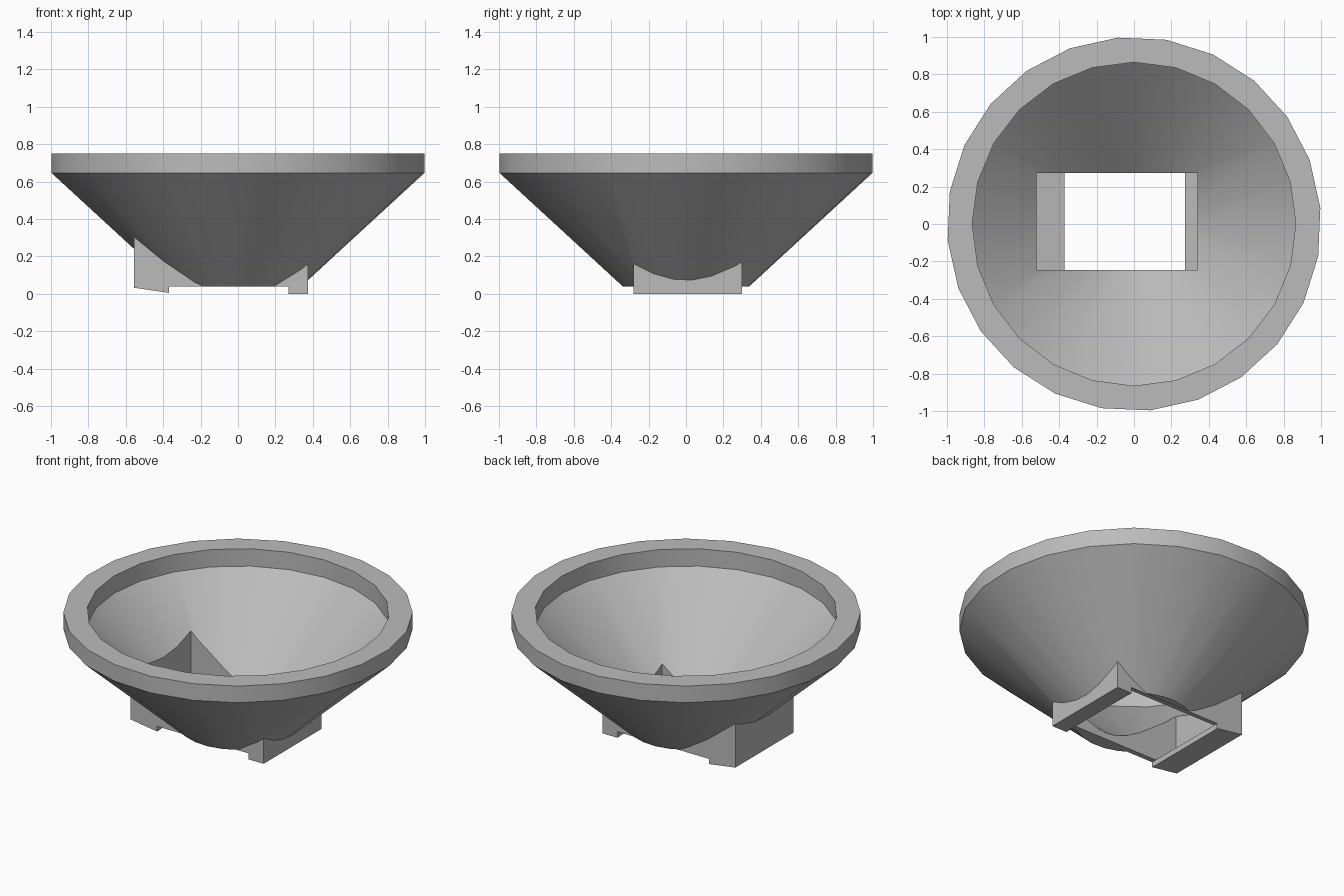
import bpy, bmesh, math

cube = bpy.data.objects.get("Cube")
if cube:
    bpy.data.objects.remove(cube, do_unlink=True)

grey = bpy.data.materials.new("plain_grey")
grey.use_nodes = True
COLOUR = (0.5, 0.5, 0.5, 1)
grey.diffuse_color = COLOUR
grey.node_tree.nodes["Principled BSDF"].inputs["Base Color"].default_value = COLOUR


def finish(name, bm):
    bmesh.ops.recalc_face_normals(bm, faces=bm.faces)
    mesh = bpy.data.meshes.new(name)
    bm.to_mesh(mesh)
    bm.free()
    mesh.materials.append(grey)
    obj = bpy.data.objects.new(name, mesh)
    bpy.context.collection.objects.link(obj)
    return obj


def turned(name, profile, start=0, sides=24):
    """Closed solid from (radius, height) rings."""
    bm = bmesh.new()
    rings = []
    for r, z in profile:
        angles = [math.radians(start) + math.tau * i / sides for i in range(sides)]
        rings.append([bm.verts.new((r * math.cos(a), r * math.sin(a), z)) for a in angles])
    for low, high in zip(rings, rings[1:]):
        for i in range(sides):
            j = (i + 1) % sides
            bm.faces.new((low[i], low[j], high[j], high[i]))
    bm.faces.new(rings[0])
    bm.faces.new(rings[-1])
    return finish(name, bm)


def prism(name, outline, y0, y1):
    """Solid from an (x, z) outline extruded along y."""
    bm = bmesh.new()
    face = bm.faces.new([bm.verts.new((x, y0, z)) for x, z in outline])
    out = bmesh.ops.extrude_face_region(bm, geom=[face])
    verts = [v for v in out["geom"] if isinstance(v, bmesh.types.BMVert)]
    bmesh.ops.translate(bm, verts=verts, vec=(0, y1 - y0, 0))
    return finish(name, bm)


def combine(target, tool, operation):
    mod = target.modifiers.new(operation.lower(), 'BOOLEAN')
    mod.operation = operation
    mod.solver = 'EXACT'
    mod.object = tool
    bpy.context.view_layer.objects.active = target
    bpy.ops.object.modifier_apply(modifier=mod.name)
    bpy.data.objects.remove(tool, do_unlink=True)


# Conical body with upright rim
funnel = turned("funnel", [(0.34, 0.04), (1, 0.645), (1, 0.75)], start=5)

# Rectangular socket, with a slanted foot on one end and a flat foot on the other
socket = prism("socket", [(-0.555, 0.45), (-0.555, 0.032), (-0.37, 0.005), (-0.37, 0.038),
                          (0.27, 0.038), (0.27, 0), (0.375, 0), (0.375, 0.45)], -0.28, 0.30)
combine(funnel, socket, 'UNION')

# Hollow bowl
bowl = turned("bowl_hollow", [(0.205, 0.041), (0.865, 0.64), (0.865, 0.9)])
combine(funnel, bowl, 'DIFFERENCE')

# Hollow socket, leaving a ledge above each foot
hollow = prism("socket_hollow", [(-0.52, 0.45), (-0.52, 0.062), (-0.372, 0.04), (-0.372, -0.1),
                                 (0.272, -0.1), (0.272, 0.036), (0.34, 0.036), (0.34, 0.45)],
               -0.247, 0.272)
combine(funnel, hollow, 'DIFFERENCE')

# Smooth curved surfaces, sharp rims and corners
bpy.ops.object.select_all(action='DESELECT')
funnel.select_set(True)
bpy.context.view_layer.objects.active = funnel
bpy.ops.object.shade_smooth_by_angle(angle=math.radians(30))
